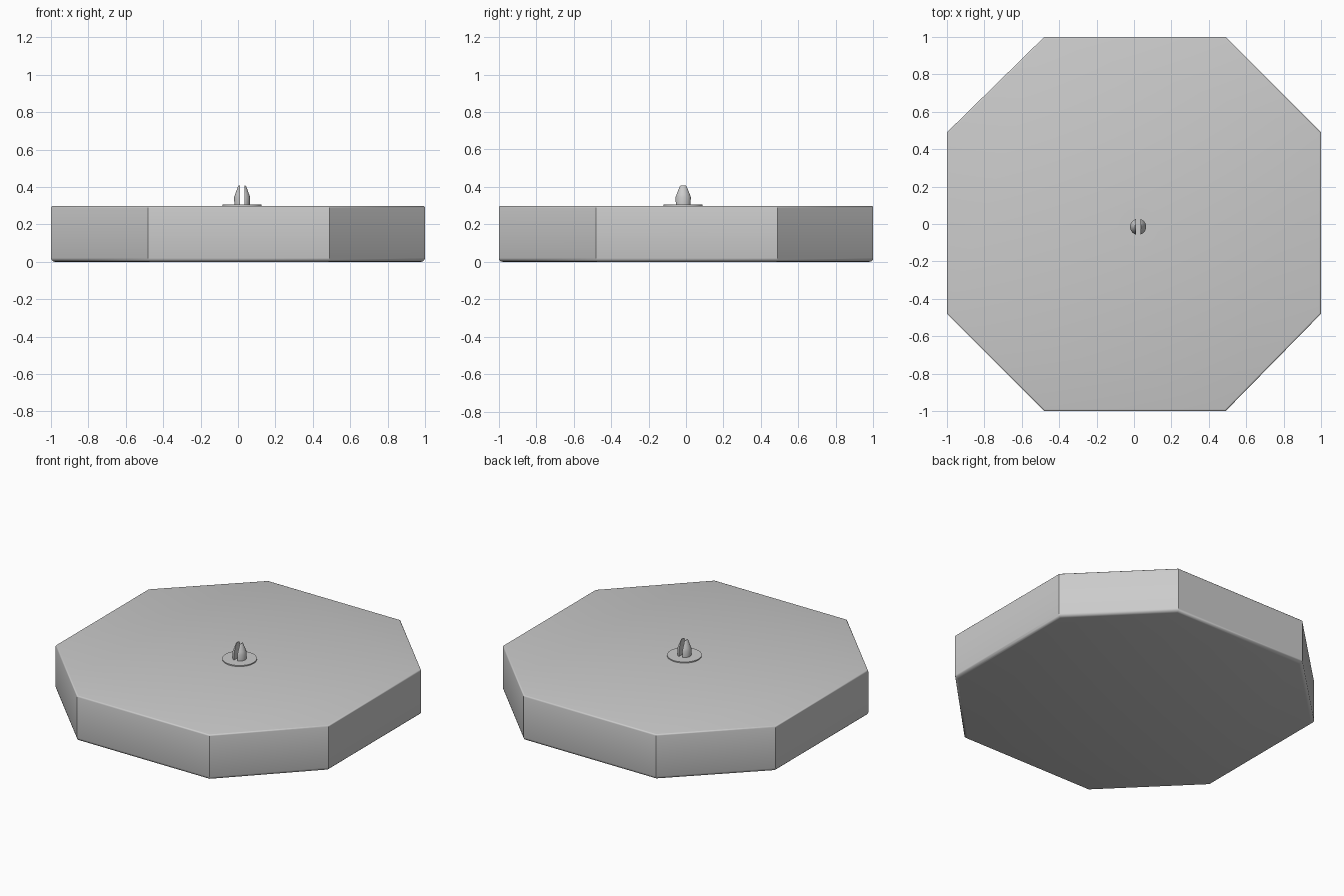
import bpy, bmesh, math
from mathutils import Vector

cube = bpy.data.objects.get("Cube")
if cube:
    bpy.data.objects.remove(cube, do_unlink=True)

# One plain grey for every part
grey = bpy.data.materials.new("light grey")
grey.use_nodes = True
COLOUR = (0.6, 0.6, 0.6, 1)
grey.diffuse_color = COLOUR
grey.node_tree.nodes["Principled BSDF"].inputs["Base Color"].default_value = COLOUR

TOP = 0.298
PIN = Vector((0.022, -0.015, 0))


def finish(bm, name, location=(0, 0, 0), angle=30):
    bmesh.ops.recalc_face_normals(bm, faces=bm.faces[:])
    mesh = bpy.data.meshes.new(name)
    bm.to_mesh(mesh)
    bm.free()
    mesh.materials.append(grey)
    obj = bpy.data.objects.new(name, mesh)
    obj.location = location
    bpy.context.collection.objects.link(obj)
    bpy.ops.object.select_all(action='DESELECT')
    obj.select_set(True)
    bpy.context.view_layer.objects.active = obj
    bpy.ops.object.shade_smooth_by_angle(angle=math.radians(angle))
    return obj


def lathe(profile, sides):
    """Closed solid of revolution from (radius, height) pairs."""
    bm = bmesh.new()
    rings = []
    for r, z in profile:
        turn = [i * math.tau / sides for i in range(sides)]
        rings.append([bm.verts.new((r * math.cos(a), r * math.sin(a), z)) for a in turn])
    for low, high in zip(rings, rings[1:]):
        for i in range(sides):
            j = (i + 1) % sides
            bm.faces.new((low[i], low[j], high[j], high[i]))
    bm.faces.new(rings[0][::-1])
    bm.faces.new(rings[-1])
    return bm


# Octagonal slab with softly rounded rims
lo, hi = -0.48, 0.49
outline = [(hi, 1), (lo, 1), (-1, hi), (-1, lo), (lo, -1), (hi, -1), (1, lo), (1, hi)]
bm = bmesh.new()
base = bm.faces.new([bm.verts.new((x, y, 0)) for x, y in outline])
side = bmesh.ops.extrude_face_region(bm, geom=[base])
bmesh.ops.translate(bm, verts=[v for v in side["geom"] if isinstance(v, bmesh.types.BMVert)],
                    vec=(0, 0, TOP))
bmesh.ops.recalc_face_normals(bm, faces=bm.faces[:])
for height, width in ((0, 0.02), (TOP, 0.009)):
    rim = [e for e in bm.edges if all(abs(v.co.z - height) < 1e-4 for v in e.verts)]
    bmesh.ops.bevel(bm, geom=rim, offset=width, offset_type='OFFSET', segments=3,
                    profile=0.5, affect='EDGES')
finish(bm, "octagonal_slab", angle=35)

# Thin round flange under the pin
finish(lathe([(0.104, TOP - 0.005), (0.104, TOP + 0.007)], 48), "pin_flange", PIN)

# Split pin: two tapered halves with a slot between them
profile = [(0.041, TOP), (0.043, 0.345), (0.037, 0.362), (0.022, 0.403), (0.018, 0.408)]
for name, direction in (("pin_half_left", 1), ("pin_half_right", -1)):
    bm = lathe(profile, 32)
    cut = bmesh.ops.bisect_plane(bm, geom=bm.verts[:] + bm.edges[:] + bm.faces[:],
                                 plane_co=(direction * 0.0125, 0, 0),
                                 plane_no=(direction, 0, 0), clear_inner=True)
    bmesh.ops.holes_fill(bm, edges=[e for e in bm.edges if e.is_boundary])
    finish(bm, name, PIN)
